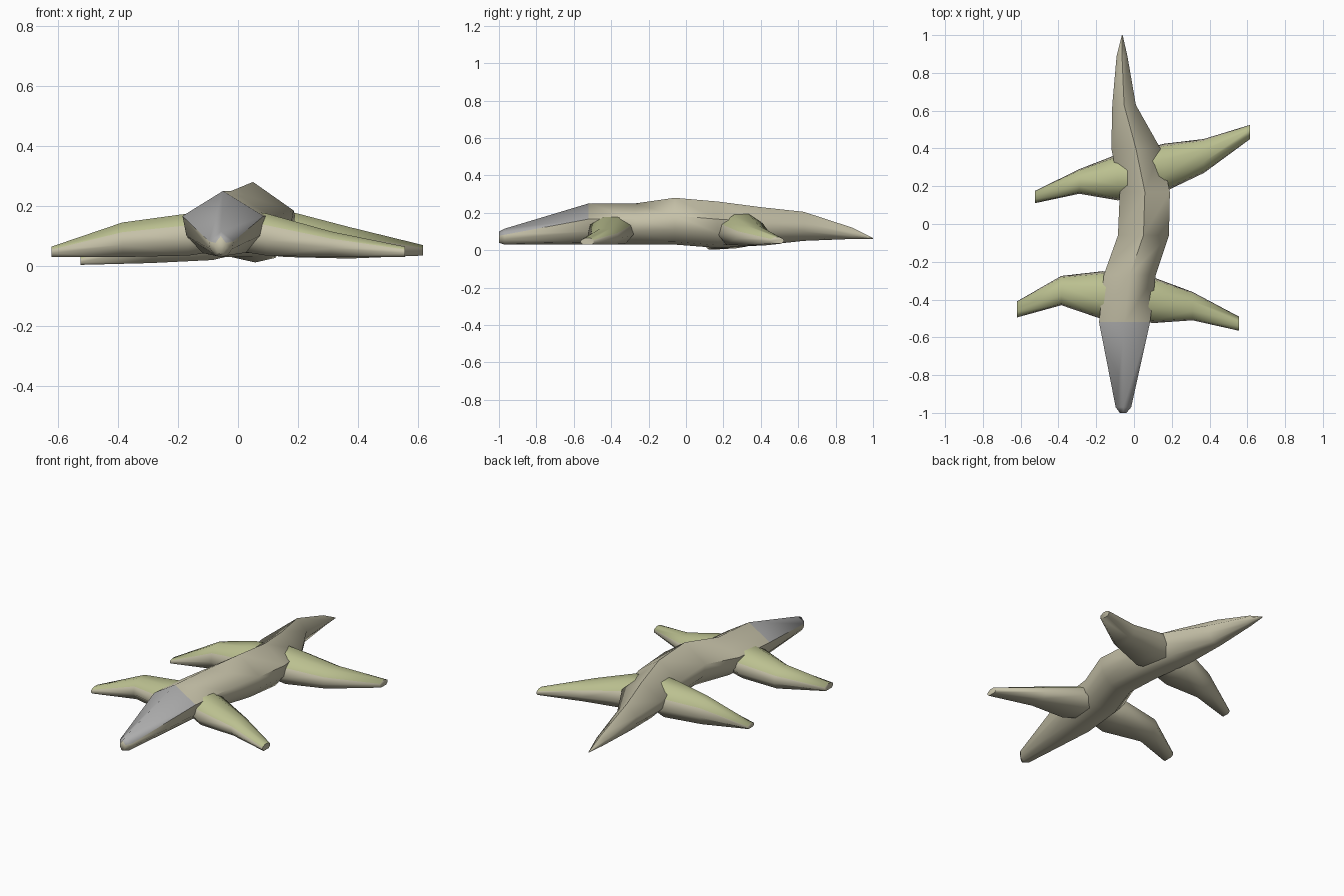
import bpy, bmesh, math
from mathutils import Vector

cube = bpy.data.objects.get("Cube")
if cube:
    bpy.data.objects.remove(cube, do_unlink=True)


def make_material(name, color):
    mat = bpy.data.materials.new(name)
    mat.use_nodes = True
    mat.diffuse_color = (*color, 1)
    bsdf = next(n for n in mat.node_tree.nodes if n.type == 'BSDF_PRINCIPLED')
    bsdf.inputs["Base Color"].default_value = (*color, 1)
    bsdf.inputs["Roughness"].default_value = 0.8
    return mat


TAN = make_material("tan hide", (0.56, 0.53, 0.39))
GREEN = make_material("olive leg tops", (0.50, 0.53, 0.28))
GREY = make_material("grey snout", (0.42, 0.42, 0.42))


def loft(name, rings, mats, rule):
    """Skin closed rings of points, cap both ends, colour faces by a rule."""
    bm = bmesh.new()
    loops = [[bm.verts.new(p) for p in ring] for ring in rings]
    for a, b in zip(loops, loops[1:]):
        n = len(a)
        for i in range(n):
            j = (i + 1) % n
            bm.faces.new((a[i], a[j], b[j], b[i]))
    bm.faces.new(loops[0])
    bm.faces.new(loops[-1])
    bmesh.ops.remove_doubles(bm, verts=bm.verts, dist=0.0005)
    bmesh.ops.recalc_face_normals(bm, faces=bm.faces)
    bm.normal_update()
    for f in bm.faces:
        f.material_index = rule(f)
    mesh = bpy.data.meshes.new(name)
    bm.to_mesh(mesh)
    bm.free()
    for m in mats:
        mesh.materials.append(m)
    obj = bpy.data.objects.new(name, mesh)
    bpy.context.collection.objects.link(obj)
    bpy.ops.object.select_all(action='DESELECT')
    obj.select_set(True)
    bpy.context.view_layer.objects.active = obj
    bpy.ops.object.shade_smooth_by_angle(angle=math.radians(65))
    return obj


# Body cross-section: ridge, shoulders, rounded belly (across, up)
BODY = [(0, 1), (1, .62), (.9, .32), (.5, .06), (0, 0), (-.5, .06), (-.9, .32), (-1, .62)]
# Stations: y, right edge, left edge, belly height, ridge height
STATIONS = [
    (-1.0, -.075, -.04, .04, .10),
    (-.97, -.097, -.015, .03, .115),
    (-.52, -.185, .085, .03, .25),
    (-.27, -.16, .115, .03, .25),
    (-.06, -.085, .185, .03, .28),
    (.17, -.075, .19, .012, .26),
    (.40, -.12, .14, .025, .23),
    (.63, -.115, .01, .05, .205),
    (.89, -.092, -.035, .06, .12),
    (1.0, -.064, -.06, .06, .065),
]


def body_ring(y, x0, x1, z0, z1):
    mid, half = (x0 + x1) / 2, (x1 - x0) / 2
    return [(mid + u * half, y, z0 + v * (z1 - z0)) for u, v in BODY]


def snout_rule(f):
    c = f.calc_center_median()
    return int(c.y < -.52 and f.normal.z > .25)


loft("body", [body_ring(*s) for s in STATIONS], [TAN, GREY], snout_rule)

# Leg cross-section: flattened top, pointed sides, flat sole (along, up)
LEG = [(.35, 1), (.9, .72), (1, .35), (.65, 0), (-.65, 0), (-1, .35), (-.9, .72), (-.35, 1)]


def leg_ring(x, y0, y1, z0, z1):
    mid, half = (y0 + y1) / 2, (y1 - y0) / 2
    return [(x, mid + u * half, z0 + v * (z1 - z0)) for u, v in LEG]


# Each leg runs from inside the body through hip and knee to foot
LEGS = {
    "front_right_leg": [(-.06, -.48, -.27, .05, .19), (-.165, -.505, -.25, .035, .175),
                        (-.385, -.43, -.275, .03, .145), (-.62, -.495, -.41, .03, .065)],
    "front_left_leg": [(0, -.48, -.29, .05, .19), (.095, -.525, -.28, .035, .175),
                       (.31, -.51, -.36, .03, .115), (.555, -.565, -.49, .03, .065)],
    "back_right_leg": [(0, .14, .35, .04, .2), (-.085, .125, .37, .02, .19),
                       (-.29, .16, .29, .01, .15), (-.525, .11, .175, .004, .03)],
    "back_left_leg": [(.06, .18, .4, .04, .2), (.16, .17, .425, .03, .185),
                      (.37, .27, .45, .025, .13), (.615, .45, .525, .035, .07)],
}
for name, rings in LEGS.items():
    loft(name, [leg_ring(*r) for r in rings], [TAN, GREEN],
         lambda f: int(f.normal.z > .3))
